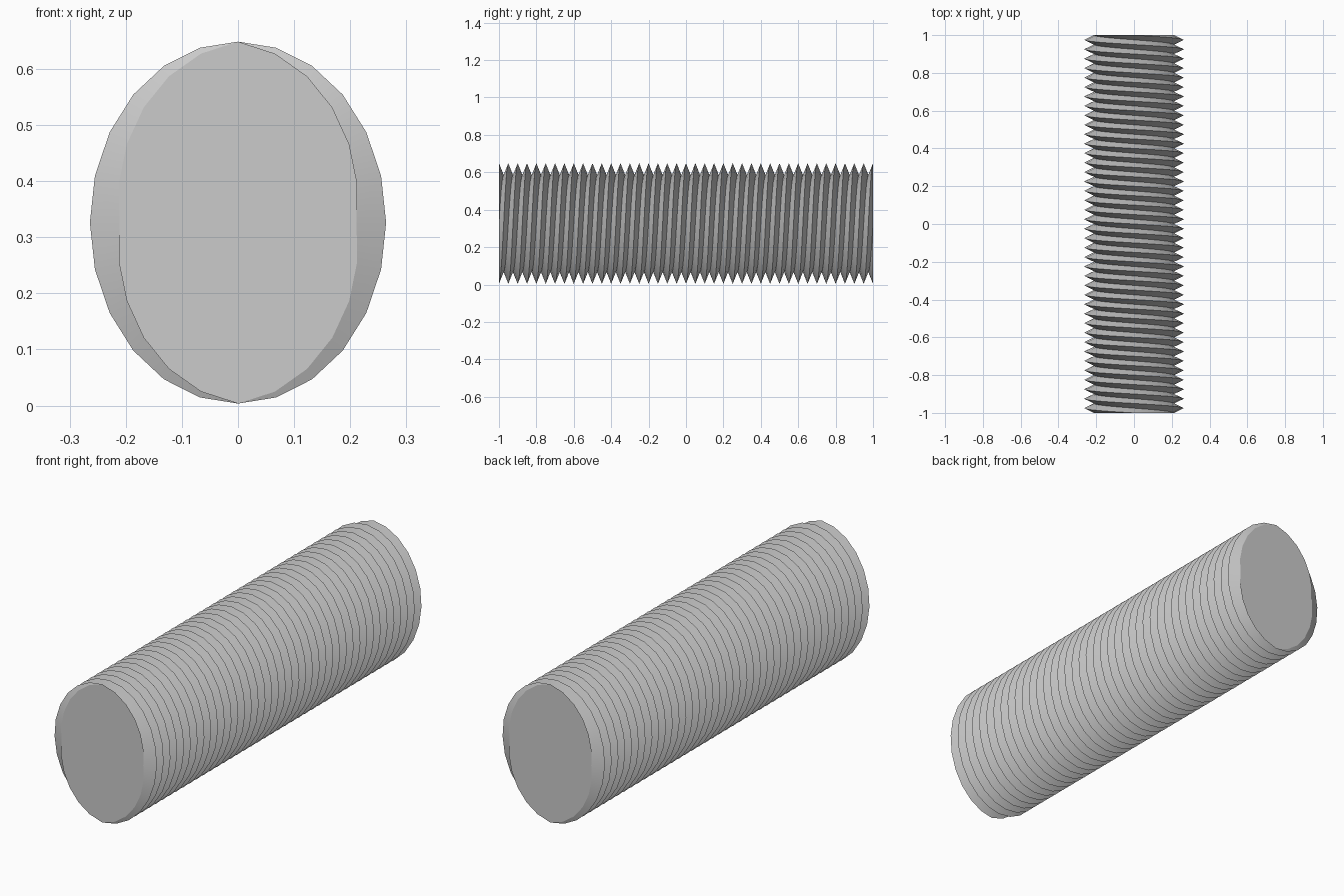
import bpy, bmesh
from math import sin, cos, tau, radians

if "Cube" in bpy.data.objects:
    bpy.data.objects.remove(bpy.data.objects["Cube"])

SIDES = 24            # sides around the rod
STEP = 0.025          # half a thread pitch: crest to root
LEAD = 4 * STEP       # two-start thread: one turn advances two pitches
RX, RZ, CZ = 0.264, 0.3225, 0.326
ROOT = 0.8            # root radius relative to crest radius
ROWS = range(-10, 92)

bm = bmesh.new()

# Helical zigzag grid, slightly longer than the rod
grid = {}
for j in ROWS:
    r = 1.0 if j % 2 == 0 else ROOT
    for k in range(SIDES):
        a = tau * k / SIDES
        y = -1 + LEAD * (k / SIDES - 0.25) + STEP * j
        grid[j, k] = bm.verts.new((RX * r * cos(a), y, CZ + RZ * r * sin(a)))


def vert(j, k):
    # The seam joins up one lead further along
    return grid.get((j, k) if k < SIDES else (j + 4, 0))


for j in ROWS:
    for k in range(SIDES):
        quad = [vert(j, k), vert(j, k + 1), vert(j + 1, k + 1), vert(j + 1, k)]
        if all(quad):
            bm.faces.new(quad)

# Cut both ends square and cap them
for s in (-1, 1):
    bmesh.ops.bisect_plane(bm, geom=bm.verts[:] + bm.edges[:] + bm.faces[:], dist=1e-5,
                           plane_co=(0, s, 0), plane_no=(0, s, 0), clear_outer=True)
bmesh.ops.delete(bm, geom=[v for v in bm.verts if not v.link_faces], context='VERTS')
bmesh.ops.holes_fill(bm, edges=[e for e in bm.edges if e.is_boundary], sides=0)
bmesh.ops.recalc_face_normals(bm, faces=bm.faces[:])

mesh = bpy.data.meshes.new("threaded_rod")
bm.to_mesh(mesh)
bm.free()
rod = bpy.data.objects.new("threaded_rod", mesh)
bpy.context.collection.objects.link(rod)

# Smooth along the thread, sharp at crests, roots and end caps
bpy.context.view_layer.objects.active = rod
rod.select_set(True)
bpy.ops.object.shade_smooth_by_angle(angle=radians(20))
